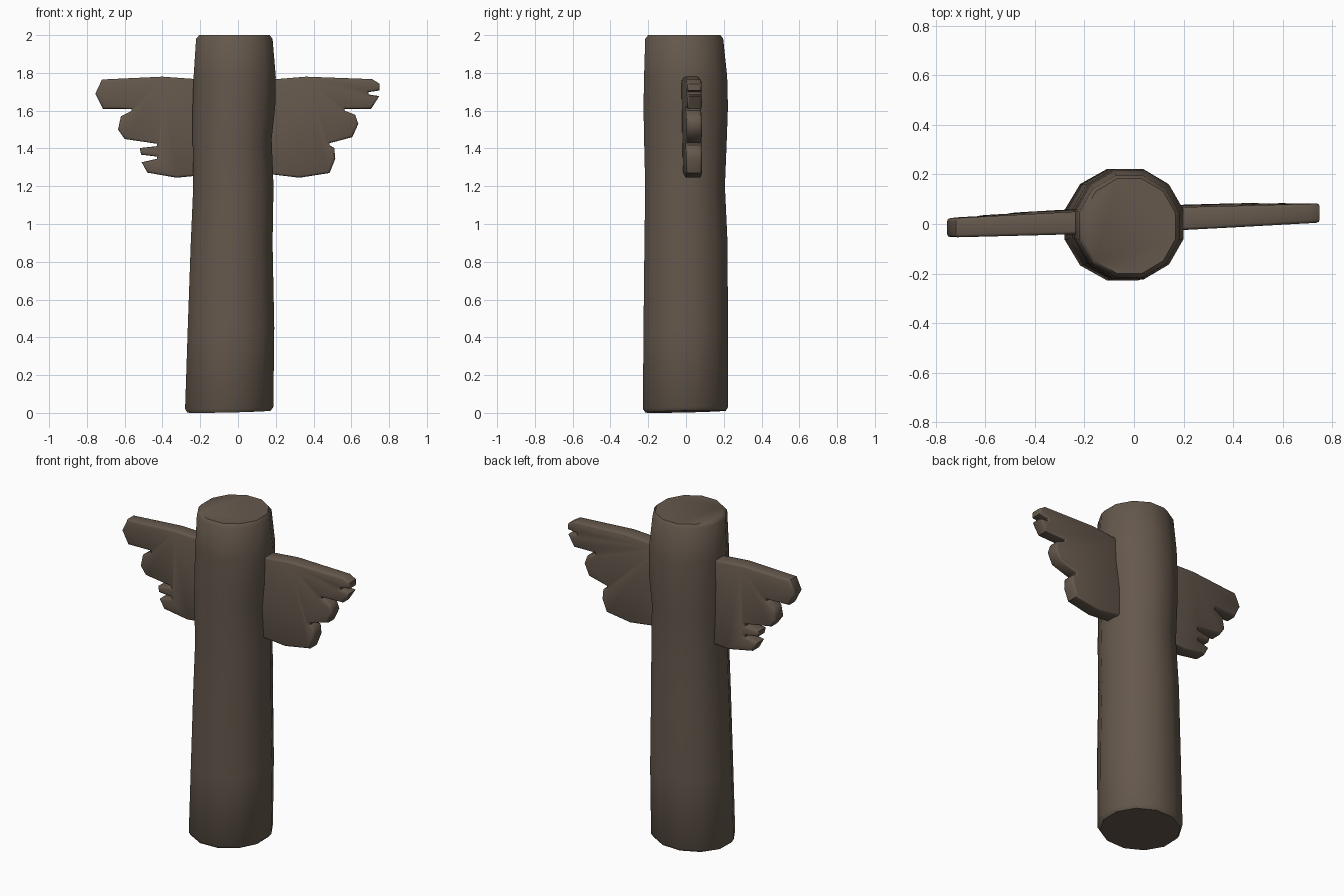
import bpy, bmesh, math

if "Cube" in bpy.data.objects:
    bpy.data.objects.remove(bpy.data.objects["Cube"])

wood = bpy.data.materials.new("dark weathered wood")
wood.diffuse_color = (0.13, 0.098, 0.073, 1)
wood.use_nodes = True
wood.node_tree.nodes["Principled BSDF"].inputs["Base Color"].default_value = wood.diffuse_color


def finish(name, bm, angle):
    bmesh.ops.recalc_face_normals(bm, faces=bm.faces)
    mesh = bpy.data.meshes.new(name)
    bm.to_mesh(mesh)
    bm.free()
    mesh.materials.append(wood)
    ob = bpy.data.objects.new(name, mesh)
    bpy.context.collection.objects.link(ob)
    bpy.ops.object.select_all(action='DESELECT')
    ob.select_set(True)
    bpy.context.view_layer.objects.active = ob
    bpy.ops.object.shade_smooth_by_angle(angle=math.radians(angle))
    return ob


# Post: a hand-hewn twelve-sided log lofted through uneven rings
# each ring: z, x min, x max, y min, y max
RINGS = [
    (0.00, -0.268, 0.172, -0.215, 0.21),
    (0.02, -0.28, 0.187, -0.228, 0.222),
    (0.45, -0.266, 0.192, -0.225, 0.222),
    (0.90, -0.25, 0.183, -0.22, 0.22),
    (1.20, -0.237, 0.188, -0.216, 0.206),
    (1.45, -0.24, 0.178, -0.222, 0.216),
    (1.62, -0.24, 0.197, -0.225, 0.222),
    (1.78, -0.235, 0.20, -0.222, 0.218),
    (1.98, -0.222, 0.183, -0.216, 0.197),
    (2.00, -0.205, 0.168, -0.20, 0.183),
]
SIDES = 12
bm = bmesh.new()
loops = []
for z, x0, x1, y0, y1 in RINGS:
    k = math.cos(math.pi / SIDES)
    loop = []
    for i in range(SIDES):
        a = 2 * math.pi * (i + 0.5) / SIDES
        x = (x0 + x1) / 2 + (x1 - x0) / 2 * math.cos(a) / k
        y = (y0 + y1) / 2 + (y1 - y0) / 2 * math.sin(a) / k
        # the foot is cut slightly off level
        lift = 0.01 * (1 + 0.5 * math.cos(a) + 0.5 * math.sin(a)) - 0.003 if z < 0.1 else 0
        loop.append(bm.verts.new((x, y, z + lift)))
    loops.append(loop)
for a, b in zip(loops, loops[1:]):
    for i in range(SIDES):
        j = (i + 1) % SIDES
        bm.faces.new((a[i], a[j], b[j], b[i]))
bm.faces.new(loops[0][::-1])
bm.faces.new(loops[-1])
finish("post", bm, 50)


# Wings: feathered boards with rounded rims, set at a slight twist
def wing(name, outline):
    bm = bmesh.new()
    sides = []
    for s in (-1, 1):
        loop = []
        for x, z in outline:
            centre = 0.019 + 0.04 * x - 0.02 * (z - 1.5)
            half = 0.049 - 0.014 * abs(x)
            loop.append(bm.verts.new((x, centre + s * half, z)))
        sides.append(loop)
    front, back = sides
    n = len(outline)
    caps = [bm.faces.new(front), bm.faces.new(back[::-1])]
    for i in range(n):
        j = (i + 1) % n
        bm.faces.new((front[i], back[i], back[j], front[j]))
    bmesh.ops.recalc_face_normals(bm, faces=bm.faces)
    rim = [e for f in caps for e in f.edges]
    bmesh.ops.bevel(bm, geom=rim, offset=0.012, offset_type='OFFSET',
                    segments=2, profile=0.5, affect='EDGES', clamp_overlap=False)
    return finish(name, bm, 50)


wing("left_wing", [
    (-0.12, 1.76), (-0.40, 1.78), (-0.72, 1.765), (-0.755, 1.69),
    (-0.715, 1.61), (-0.565, 1.61), (-0.565, 1.598), (-0.62, 1.57),
    (-0.635, 1.50), (-0.60, 1.45), (-0.43, 1.425), (-0.43, 1.412),
    (-0.52, 1.402), (-0.513, 1.367), (-0.43, 1.357), (-0.43, 1.345),
    (-0.51, 1.327), (-0.48, 1.272), (-0.325, 1.245), (-0.12, 1.265)])

wing("right_wing", [
    (0.12, 1.76), (0.36, 1.78), (0.71, 1.767), (0.75, 1.742),
    (0.75, 1.707), (0.69, 1.698), (0.69, 1.686), (0.748, 1.677),
    (0.705, 1.61), (0.565, 1.61), (0.565, 1.60), (0.62, 1.578),
    (0.637, 1.53), (0.605, 1.46), (0.485, 1.428), (0.485, 1.417),
    (0.51, 1.402), (0.515, 1.345), (0.485, 1.27), (0.325, 1.245),
    (0.12, 1.27)])
